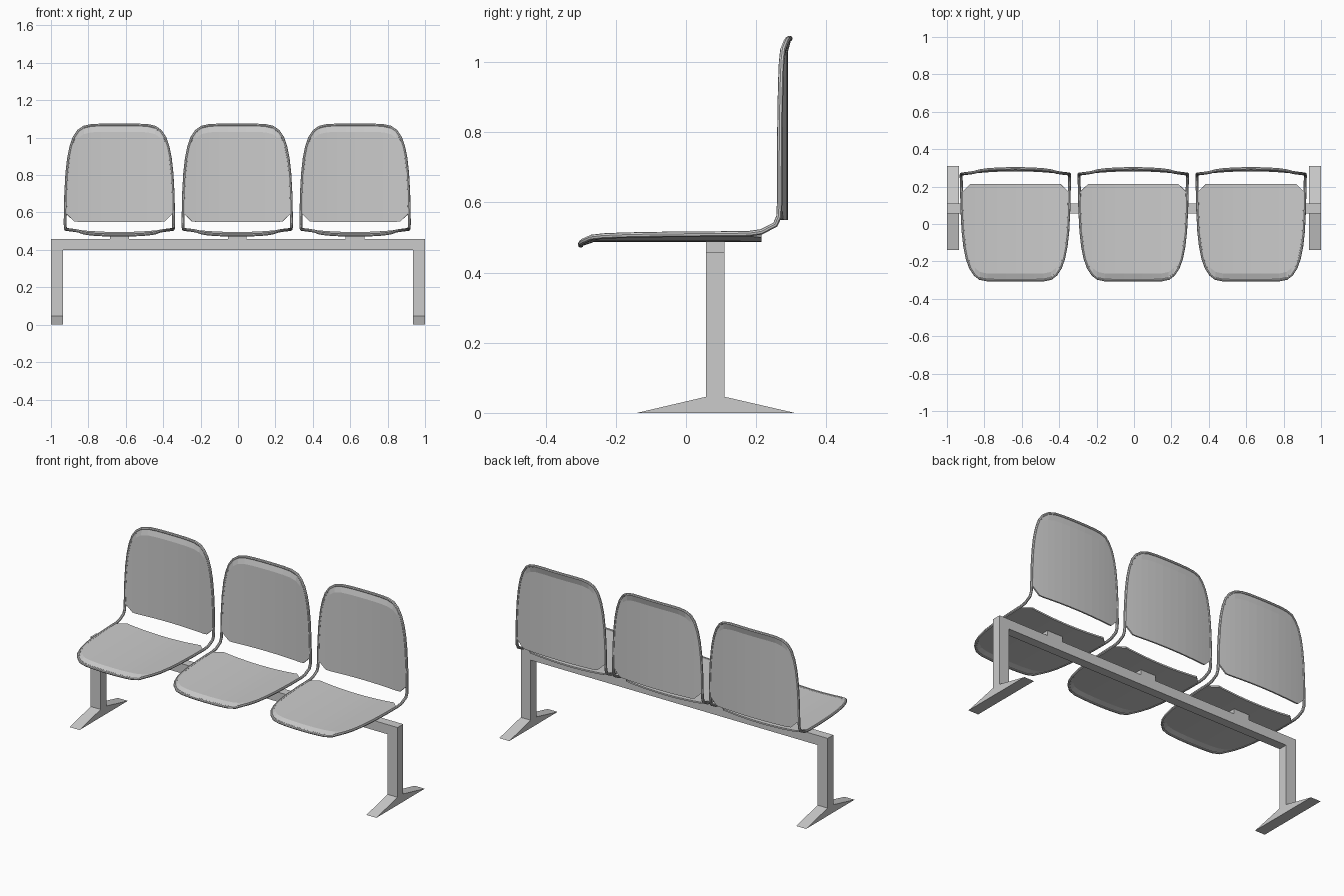
import bpy, bmesh

if "Cube" in bpy.data.objects:
    bpy.data.objects.remove(bpy.data.objects["Cube"])

# Half outlines, (half width, distance along the part), from centre line outwards
SEAT = [(0, -.300), (.05, -.300), (.10, -.300), (.15, -.299), (.19, -.291), (.217, -.270),
        (.24, -.235), (.258, -.185), (.271, -.12), (.280, -.04), (.286, .08)]
BACK = [(0, 1.067), (.05, 1.067), (.10, 1.067), (.15, 1.065), (.19, 1.056), (.220, 1.035),
        (.243, 1.0), (.260, .95), (.272, .89), (.281, .81), (.287, .70)]


def bow(x):
    return .019 * (1 - (x / .288) ** 2)


def seat_point(x, y):
    lip = .012 * max(0, min(1, (-.265 - y) / .035))
    return (x, y, .510 - bow(x) - lip)


def back_point(x, z):
    flip = .010 * max(0, min(1, (z - 1.03) / .037))
    return (x, .267 + bow(x) + flip, z)


def mesh_object(name, bm):
    bmesh.ops.recalc_face_normals(bm, faces=bm.faces[:])
    me = bpy.data.meshes.new(name)
    bm.to_mesh(me)
    bm.free()
    ob = bpy.data.objects.new(name, me)
    bpy.context.collection.objects.link(ob)
    return ob


def prism(name, profile, x0, x1):
    """Extrude a (y, z) profile along x."""
    bm = bmesh.new()
    face = bm.faces.new([bm.verts.new((x0, y, z)) for y, z in profile])
    ext = bmesh.ops.extrude_face_region(bm, geom=[face])
    bmesh.ops.translate(bm, vec=(x1 - x0, 0, 0),
                        verts=[v for v in ext["geom"] if isinstance(v, bmesh.types.BMVert)])
    return mesh_object(name, bm)


def rect(y0, y1, z0, z1):
    return [(y0, z0), (y1, z0), (y1, z1), (y0, z1)]


def panel(name, cx, outline, inner, lip, surface):
    """Bowed sheet of long strips, with clipped corners at its inner edge."""
    columns = [(-x, s) for x, s in reversed(outline[1:])] + outline
    sign = 1 if inner > outline[0][1] else -1
    bm = bmesh.new()
    grid = []
    for x, s in columns:
        end = inner - sign * .045 * max(0, (abs(x) - .24) / .046)
        rows = (s, s + sign * min(lip, .3 * abs(end - s)), end)
        grid.append([bm.verts.new(surface(x, r)) for r in rows])
    for a, b in zip(grid, grid[1:]):
        for i in range(2):
            bm.faces.new((a[i], b[i], b[i + 1], a[i + 1]))
    ob = mesh_object(name, bm)
    ob.location.x = cx
    mod = ob.modifiers.new("thickness", "SOLIDIFY")
    mod.thickness = .009
    mod.offset = 0
    return ob


def rim(name, cx):
    """Closed tube round the seat, up the bend and over the back."""
    half = [seat_point(*p) for p in SEAT]
    half += [(.288, .18, .511), (.289, .215, .516), (.290, .255, .537), (.290, .265, .560),
             (.289, .267, .60)]
    half += [back_point(*p) for p in reversed(BACK)]
    loop = half + [(-x, y, z) for x, y, z in reversed(half[1:-1])]
    cu = bpy.data.curves.new(name, "CURVE")
    cu.dimensions = "3D"
    cu.bevel_depth = .008
    cu.bevel_resolution = 2
    sp = cu.splines.new("POLY")
    sp.points.add(len(loop) - 1)
    for p, co in zip(sp.points, loop):
        p.co = (*co, 1)
    sp.use_cyclic_u = True
    ob = bpy.data.objects.new(name, cu)
    bpy.context.collection.objects.link(ob)
    ob.location.x = cx
    bpy.ops.object.select_all(action="DESELECT")
    ob.select_set(True)
    bpy.context.view_layer.objects.active = ob
    bpy.ops.object.convert(target="MESH")
    bpy.ops.object.shade_smooth_by_angle()


# Three seats with mounting pads
for label, cx in (("left", -.634), ("middle", -.004), ("right", .626)):
    panel(label + "_seat", cx, SEAT, .215, .035, seat_point)
    panel(label + "_back", cx, BACK, .55, .037, back_point)
    rim(label + "_rim", cx)
    prism(label + "_mounting_pad", rect(.057, .11, .455, .488), cx - .05, cx + .05)

# Cross beam and end legs with spreading feet
prism("beam", rect(.057, .11, .40, .457), -.935, .935)
LEG = [(-.14, 0), (.31, 0), (.11, .046), (.11, .457), (.057, .457), (.057, .046)]
prism("left_leg", LEG, -1, -.935)
prism("right_leg", LEG, .935, 1)
